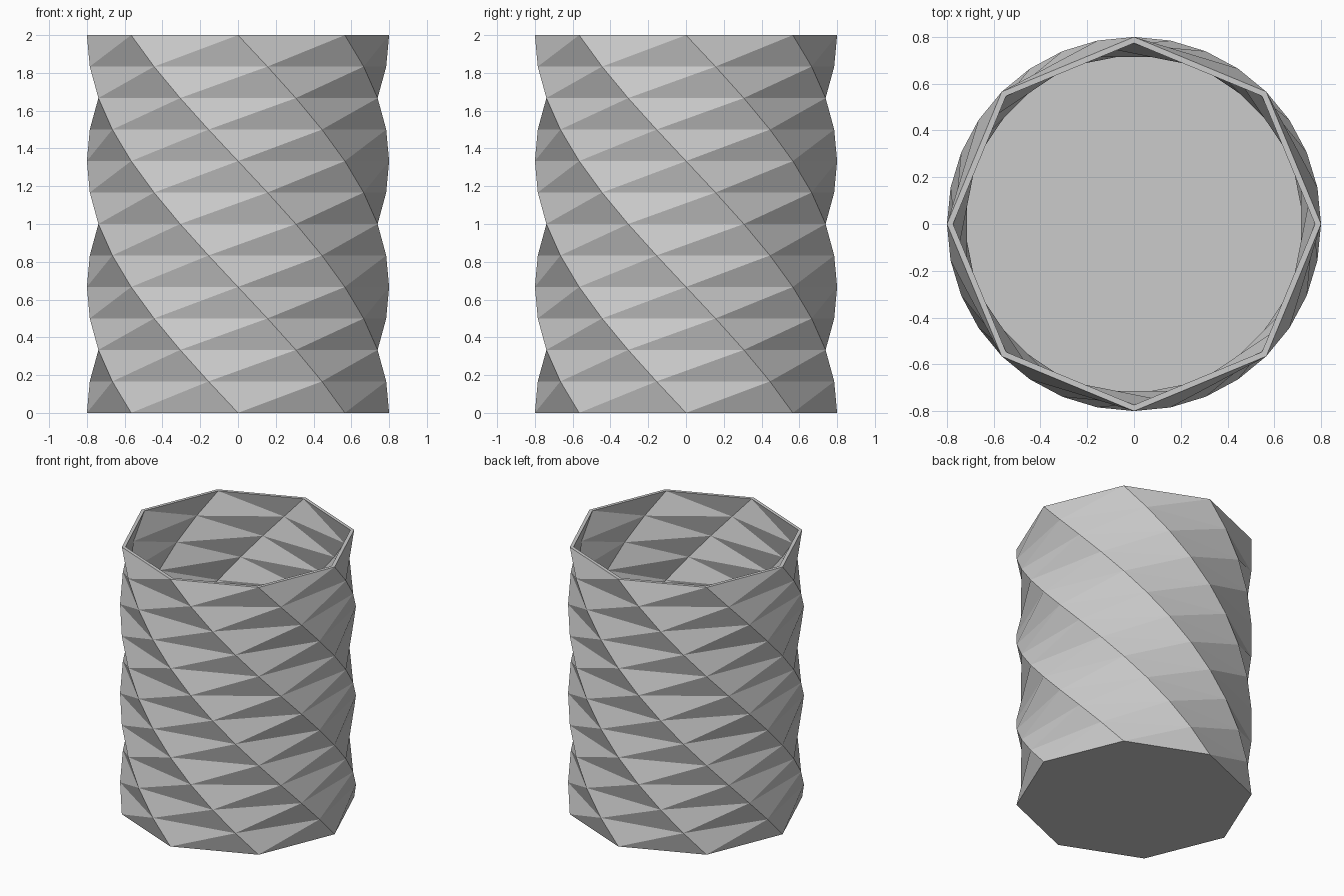
import bpy, bmesh, math

if "Cube" in bpy.data.objects:
    bpy.data.objects.remove(bpy.data.objects["Cube"])

SIDES, LAYERS = 8, 12
HEIGHT, OUTER, INNER, FLOOR = 2.0, 0.8, 0.774, 0.025
TWIST = -math.radians(11.25)      # turn per layer

grey = bpy.data.materials.new("light grey")
grey.diffuse_color = (0.6, 0.6, 0.6, 1)
grey.use_nodes = True
grey.node_tree.nodes["Principled BSDF"].inputs["Base Color"].default_value = grey.diffuse_color

bm = bmesh.new()


def ring(radius, z, layer):
    angles = [2 * math.pi * i / SIDES + TWIST * layer for i in range(SIDES)]
    return [bm.verts.new((radius * math.cos(a), radius * math.sin(a), z)) for a in angles]


def twisted_wall(radius, base, inward):
    """Stack of turned octagons joined by triangles; returns bottom and top rings."""
    rings = [ring(radius, max(base, HEIGHT * k / LAYERS), k) for k in range(LAYERS + 1)]
    for low, high in zip(rings, rings[1:]):
        for i in range(SIDES):
            j = (i + 1) % SIDES
            for tri in ((low[i], low[j], high[j]), (low[i], high[j], high[i])):
                bm.faces.new(tri[::-1] if inward else tri)
    return rings[0], rings[-1]


# Outer and inner faceted walls
out_low, out_top = twisted_wall(OUTER, 0.0, False)
in_low, in_top = twisted_wall(INNER, FLOOR, True)

# Underside, inside floor and flat rim
bm.faces.new(out_low[::-1])
bm.faces.new(in_low)
for i in range(SIDES):
    j = (i + 1) % SIDES
    bm.faces.new((out_top[i], out_top[j], in_top[j], in_top[i]))

mesh = bpy.data.meshes.new("twisted_vase")
bm.to_mesh(mesh)
bm.free()
mesh.materials.append(grey)
vase = bpy.data.objects.new("twisted_vase", mesh)
bpy.context.collection.objects.link(vase)
